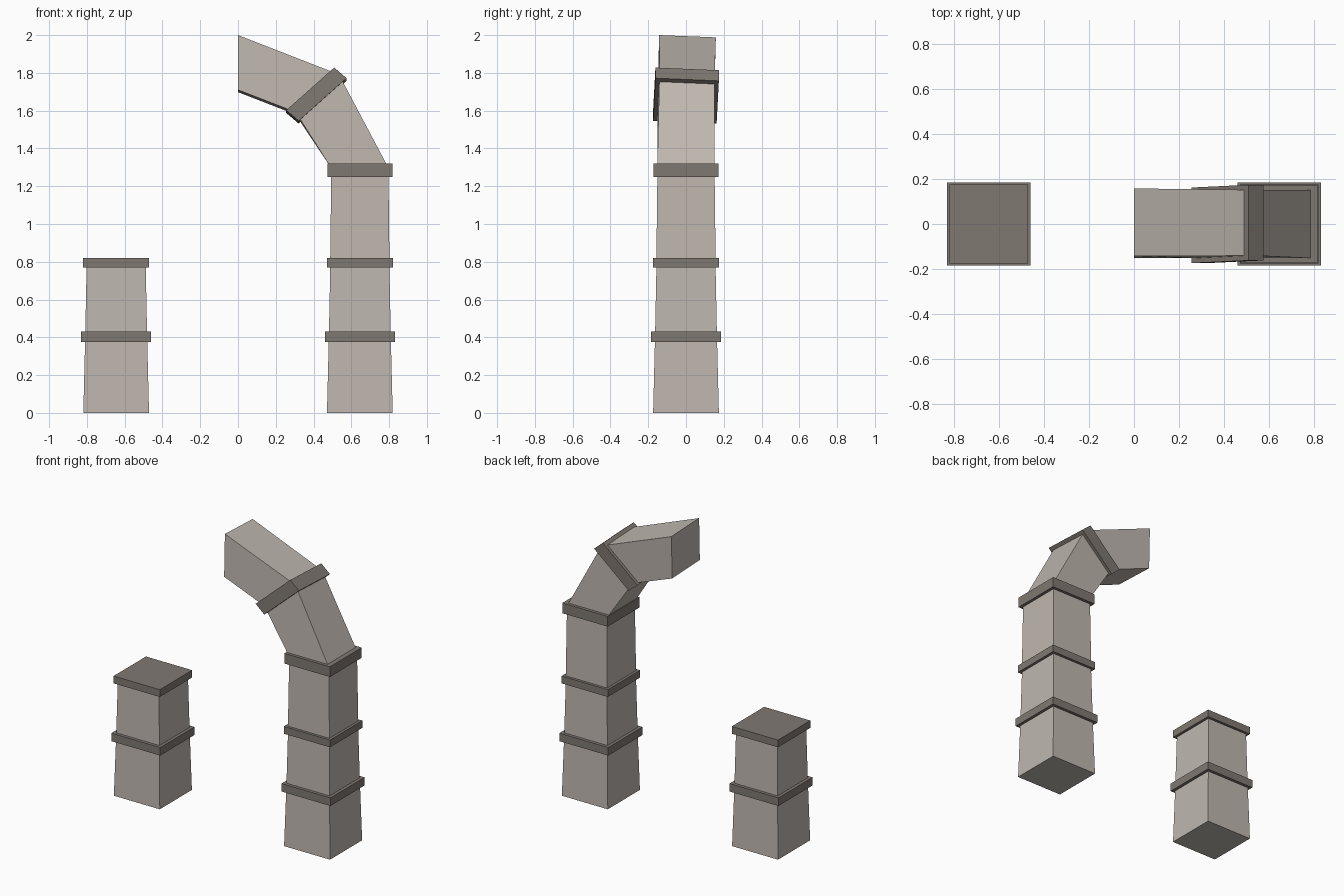
import bpy
from mathutils import Vector

cube = bpy.data.objects.get("Cube")
if cube:
    bpy.data.objects.remove(cube, do_unlink=True)


def material(name, rgb):
    m = bpy.data.materials.new(name)
    m.use_nodes = True
    m.diffuse_color = (*rgb, 1)
    m.node_tree.nodes["Principled BSDF"].inputs["Base Color"].default_value = (*rgb, 1)
    return m


stone = material("light stone", (0.52, 0.475, 0.43))
band_mat = material("dark band", (0.215, 0.19, 0.17))


def section(centre, u, v):
    """Four corners around a centre, from two half-width axes."""
    c, u, v = Vector(centre), Vector(u), Vector(v)
    return [c - u - v, c + u - v, c + u + v, c - u + v]


def level(x, z, half):
    return section((x, 0, z), (half, 0, 0), (0, half, 0))


def loft(name, bottom, top, mat):
    """Closed four-sided block between two sections."""
    faces = [(3, 2, 1, 0), (4, 5, 6, 7)]
    faces += [(i, (i + 1) % 4, (i + 1) % 4 + 4, i + 4) for i in range(4)]
    mesh = bpy.data.meshes.new(name)
    mesh.from_pydata(bottom + top, [], faces)
    mesh.materials.append(mat)
    ob = bpy.data.objects.new(name, mesh)
    bpy.context.collection.objects.link(ob)
    return ob


# Tapering blocks: (bottom z, top z, bottom half width, top half width)
blocks = [(0, 0.4, 0.174, 0.164), (0.4, 0.8, 0.164, 0.156), (0.8, 1.3, 0.157, 0.151)]
# Bands: (bottom z, top z, half width)
bands = [(0.375, 0.43, 0.185), (0.77, 0.82, 0.175), (1.25, 1.32, 0.172)]

# Short and tall columns
for side, x, count in (("short", -0.645, 2), ("tall", 0.645, 3)):
    for i in range(count):
        z0, z1, h0, h1 = blocks[i]
        loft(f"{side}_column_block_{i + 1}", level(x, z0, h0), level(x, z1, h1), stone)
        z0, z1, h = bands[i]
        loft(f"{side}_column_band_{i + 1}", level(x, z0, h), level(x, z1, h), band_mat)

# Slanted band at the elbow, slightly rolled
mid = Vector((0.415, 0, 1.68))
across = Vector((0.127, 0.006, 0.113))
depth = Vector((0, 0.168, -0.007))
offset = Vector((0.033, 0, -0.028))
loft("elbow_band", section(mid + offset, across, depth),
     section(mid - offset, across, depth), band_mat)

# Bent arm: leaning lower part and overhanging upper part
loft("lower_arm", level(0.643, 1.3, 0.152),
     section(mid + offset * 0.5, across * 0.89, depth * 0.87), stone)
loft("upper_arm", section(mid - offset * 0.5, across * 0.89, depth * 0.87),
     section((0, 0.004, 1.849), (0, 0.004, 0.145), (0, 0.15, -0.006)), stone)

# Make every block face outward
import bmesh
for ob in bpy.context.collection.objects:
    if ob.type == "MESH":
        bm = bmesh.new()
        bm.from_mesh(ob.data)
        bmesh.ops.recalc_face_normals(bm, faces=bm.faces)
        bm.to_mesh(ob.data)
        bm.free()
